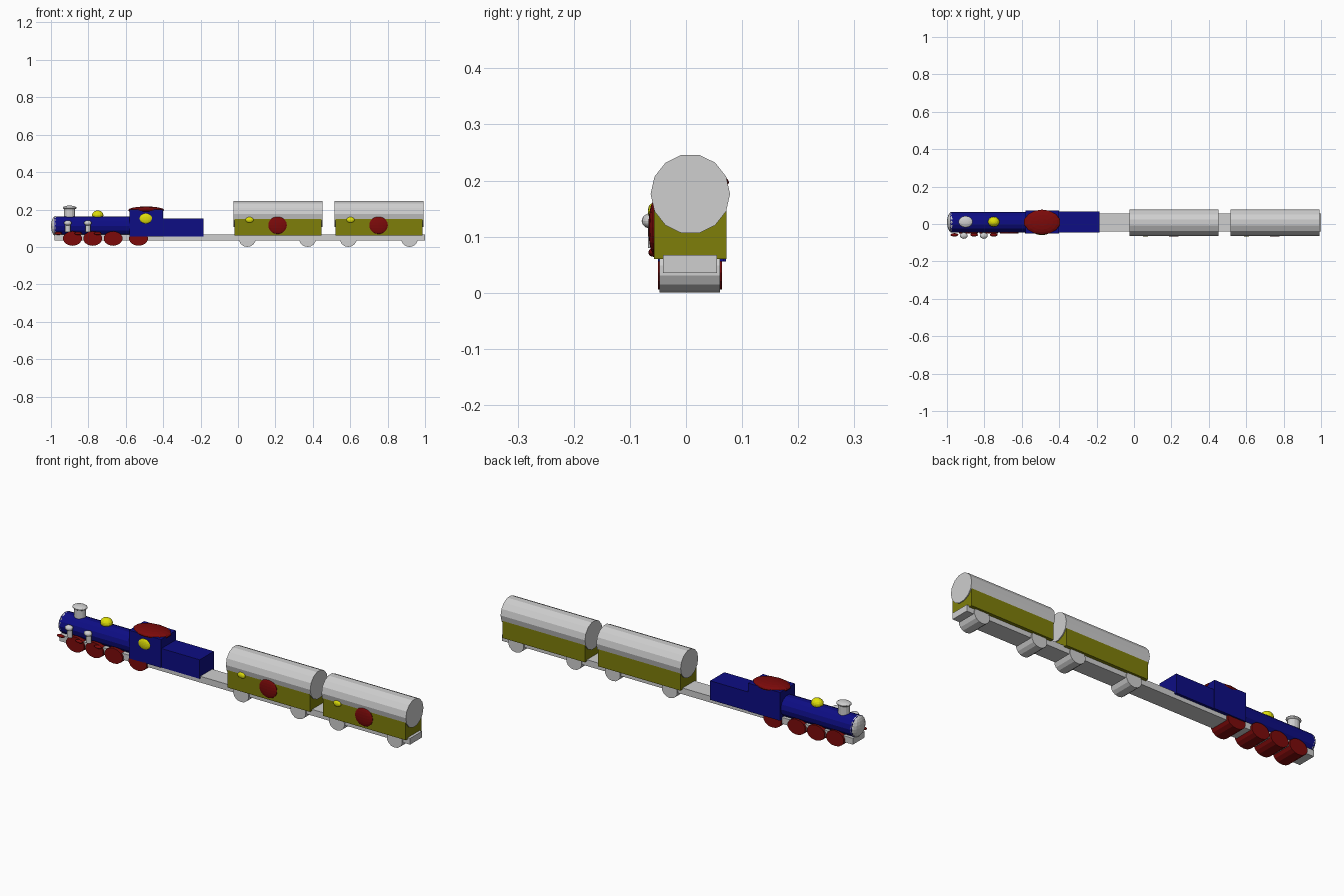
import bpy
import math
from mathutils import Matrix

if "Cube" in bpy.data.objects:
    bpy.data.objects.remove(bpy.data.objects["Cube"])


def mat(name, rgb):
    m = bpy.data.materials.new(name)
    m.diffuse_color = (*rgb, 1)
    m.use_nodes = True
    m.node_tree.nodes["Principled BSDF"].inputs["Base Color"].default_value = m.diffuse_color
    return m


BLUE = mat("navy blue", (0.004, 0.004, 0.23))
RED = mat("dark red", (0.20, 0.003, 0.003))
OLIVE = mat("olive", (0.21, 0.21, 0.003))
YELLOW = mat("yellow", (0.75, 0.75, 0.003))
SILVER = mat("silver grey", (0.62, 0.62, 0.62))
YC = 0.01      # centre line of the train
SIDES = 14


def finish(name, m):
    ob = bpy.context.object
    ob.name = name
    ob.data.materials.append(m)
    return ob


def box(name, m, x, y, z):
    """Box from (min, max) pairs."""
    bpy.ops.mesh.primitive_cube_add(size=1)
    ob = finish(name, m)
    ob.data.transform(Matrix.Diagonal((x[1] - x[0], y[1] - y[0], z[1] - z[0], 1)))
    ob.location = (sum(x) / 2, sum(y) / 2, sum(z) / 2)
    return ob


def ball(name, m, loc, radii):
    """Faceted ellipsoid."""
    bpy.ops.mesh.primitive_uv_sphere_add(segments=SIDES, ring_count=10, radius=1)
    ob = finish(name, m)
    ob.data.transform(Matrix.Diagonal((*radii, 1)))
    ob.location = loc
    return ob


def tube(name, m, loc, size, axis='Z', top=1.0):
    """Prism along an axis; size is (x, y, z) half extents, top tapers the end."""
    bpy.ops.mesh.primitive_cone_add(vertices=SIDES, radius1=1, radius2=top, depth=2)
    ob = finish(name, m)
    if axis == 'X':
        # keeps a flat facet on top
        ob.data.transform(Matrix.Rotation(math.pi / 2, 4, 'Y'))
        ob.data.transform(Matrix.Rotation(math.pi / 2, 4, 'X'))
    elif axis == 'Y':
        ob.data.transform(Matrix.Rotation(math.pi / 2, 4, 'X'))
    # flat top and vertices at the sides for lengthwise prisms
    if axis == 'X':
        hi = max(ob.data.vertices, key=lambda v: v.co.z).co.z
        if hi > 0.99:
            ob.data.transform(Matrix.Rotation(math.pi / 2, 4, 'X'))
    ob.data.transform(Matrix.Diagonal((*size, 1)))
    ob.location = loc
    return ob


# Long base under the whole train
box("chassis", SILVER, (-0.98, 1.0), (-0.041, 0.055), (0.035, 0.067))

# Locomotive boiler with rounded nose
tube("boiler", BLUE, (-0.775, YC, 0.112), (0.205, 0.055, 0.053), 'X')
ball("nose", SILVER, (-0.975, YC, 0.112), (0.025, 0.055, 0.053))

# Chimney: base, stack and flared rim
tube("chimney_stack", SILVER, (-0.9, 0.012, 0.178), (0.030, 0.025, 0.034))
ball("chimney_rim", SILVER, (-0.9, 0.012, 0.209), (0.038, 0.031, 0.012))
ball("steam_dome", YELLOW, (-0.75, 0.012, 0.170), (0.031, 0.027, 0.025))

# Cab, roof, window and tender
box("cab", BLUE, (-0.58, -0.40), (-0.05, 0.071), (0.056, 0.200))
ball("cab_roof", RED, (-0.491, YC, 0.197), (0.099, 0.067, 0.019))
ball("cab_window", YELLOW, (-0.493, -0.05, 0.152), (0.034, 0.009, 0.027))
box("tender", BLUE, (-0.40, -0.184), (-0.046, 0.068), (0.056, 0.153))

# Lanterns on the front side of the boiler
for x in (-0.91, -0.803):
    tube("lantern_stem", SILVER, (x, -0.056, 0.106), (0.014, 0.012, 0.026))
    ball("lantern_head", SILVER, (x, -0.062, 0.128), (0.021, 0.017, 0.014))

# Small red buffers beside the wheels
for x in (-0.96, -0.855, -0.75):
    ball("side_buffer", RED, (x, -0.058, 0.072), (0.021, 0.009, 0.008))

# Locomotive wheels
for x in (-0.885, -0.777, -0.668, -0.532):
    tube("locomotive_wheel", RED, (x, 0.007, 0.045), (0.051, 0.057, 0.039), 'Y')

# Two matching carriages
for x in (0.2135, 0.7535):
    box("carriage_body", OLIVE, (x - 0.233, x + 0.233), (-0.057, 0.072), (0.06, 0.149))
    tube("carriage_roof", SILVER, (x, 0.0077, 0.176), (0.238, 0.0708, 0.0715), 'X')
    ball("carriage_disc", RED, (x - 0.002, -0.057, 0.116), (0.051, 0.010, 0.047))
    ball("carriage_lamp", YELLOW, (x - 0.152, -0.059, 0.145), (0.022, 0.009, 0.015))

# Carriage wheels
for x in (0.05, 0.372, 0.59, 0.917):
    tube("carriage_wheel", SILVER, (x, 0.007, 0.04), (0.044, 0.054, 0.04), 'Y')
